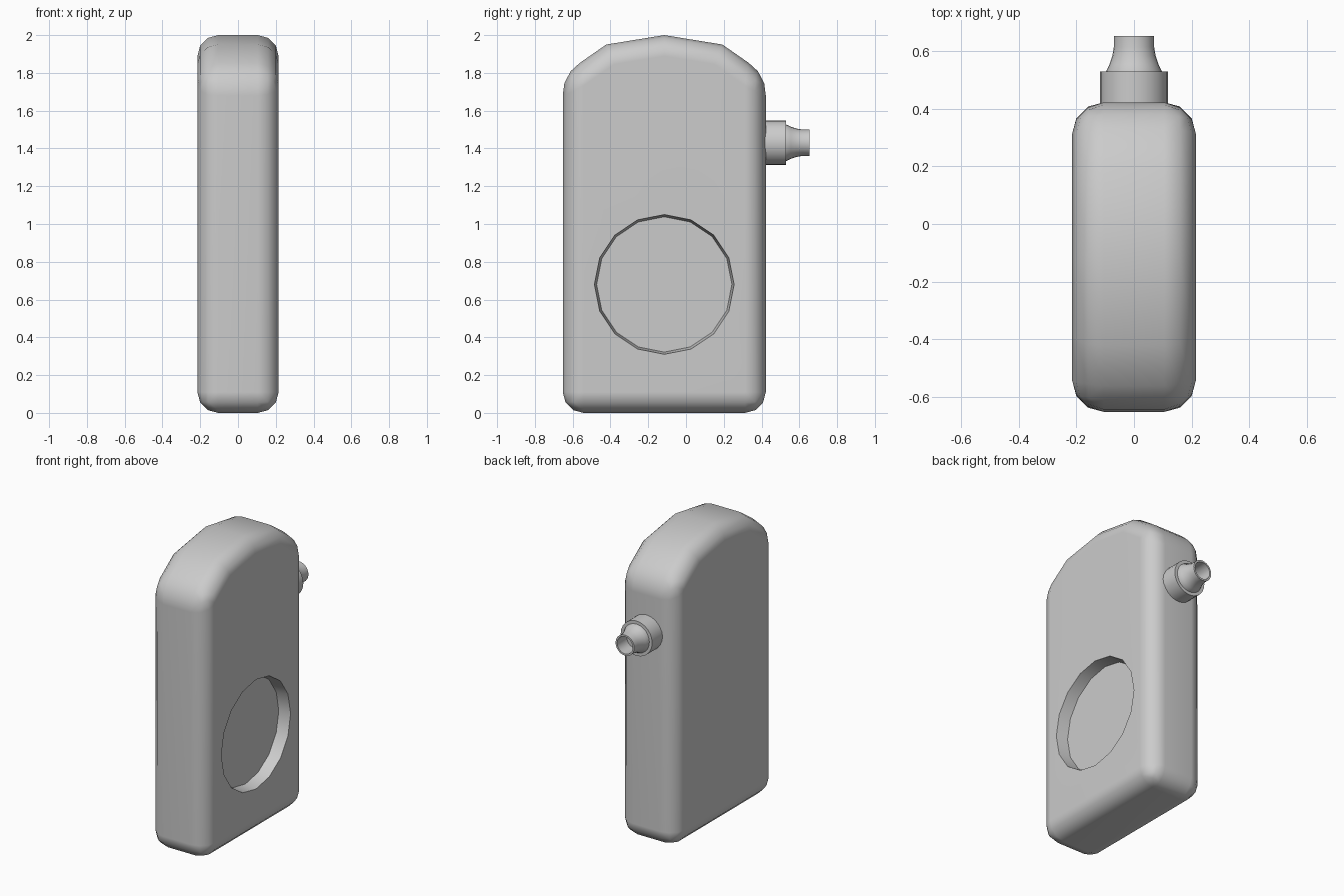
import bpy, bmesh, math

if "Cube" in bpy.data.objects:
    bpy.data.objects.remove(bpy.data.objects["Cube"])

HALF = 0.215            # half thickness of the body
MID_Y = -0.115          # middle of the body in depth


def make_object(name, bm):
    bmesh.ops.recalc_face_normals(bm, faces=bm.faces)
    mesh = bpy.data.meshes.new(name)
    bm.to_mesh(mesh)
    bm.free()
    ob = bpy.data.objects.new(name, mesh)
    bpy.context.collection.objects.link(ob)
    return ob


def activate(ob):
    bpy.ops.object.select_all(action='DESELECT')
    ob.select_set(True)
    bpy.context.view_layer.objects.active = ob


def lathe(name, rings, axis, centre, sides=16):
    """Closed skin through (position, radius) rings along the x or y axis."""
    bm = bmesh.new()
    loops = []
    for pos, r in rings:
        loop = []
        for i in range(sides):
            a = 2 * math.pi * i / sides
            u, v = centre[0] + r * math.cos(a), centre[1] + r * math.sin(a)
            loop.append(bm.verts.new((pos, u, v) if axis == 'x' else (u, pos, v)))
        loops.append(loop)
    for a, b in zip(loops, loops[1:]):
        for i in range(sides):
            j = (i + 1) % sides
            bm.faces.new((a[i], a[j], b[j], b[i]))
    bm.faces.new(loops[0])
    bm.faces.new(loops[-1])
    return make_object(name, bm)


# Body: arched side profile extruded across x
half_profile = [(0.5375, 0), (0.5375, 1.79), (0.3075, 1.95)]
profile = half_profile + [(0, 2.0)] + [(-y, z) for y, z in reversed(half_profile)]
bm = bmesh.new()
face = bm.faces.new([bm.verts.new((-HALF, MID_Y + y, z)) for y, z in profile])
ext = bmesh.ops.extrude_face_region(bm, geom=[face])
verts = [g for g in ext['geom'] if isinstance(g, bmesh.types.BMVert)]
bmesh.ops.translate(bm, verts=verts, vec=(2 * HALF, 0, 0))
body = make_object("bottle_body", bm)

# Rounded edges
bevel = body.modifiers.new("round_edges", 'BEVEL')
bevel.width = 0.11
bevel.segments = 3
bevel.limit_method = 'ANGLE'
bevel.angle_limit = math.radians(30)

# Shallow round recess on the +x side only
cutter = lathe("recess_cutter",
               [(HALF - 0.08, 0.358), (HALF, 0.37), (HALF + 0.1, 0.37)],
               'x', (MID_Y, 0.68))
cutter.hide_render = True
cut = body.modifiers.new("recess", 'BOOLEAN')
cut.operation = 'DIFFERENCE'
cut.solver = 'EXACT'
cut.object = cutter

activate(body)
for mod in ("round_edges", "recess"):
    bpy.ops.object.modifier_apply(modifier=mod)
bpy.data.objects.remove(cutter)
bpy.ops.object.shade_smooth_by_angle(angle=math.radians(40))
normals = body.modifiers.new("weighted_normals", 'WEIGHTED_NORMAL')
normals.keep_sharp = True

# Collar of the spout
collar = lathe("spout_collar", [(0.38, 0.118), (0.53, 0.118)], 'y', (0, 1.43), 24)

# Flared hollow spout
spout = lathe("spout_tip",
              [(0.50, 0.097), (0.53, 0.097), (0.555, 0.085), (0.585, 0.075),
               (0.615, 0.07), (0.653, 0.07), (0.653, 0.058), (0.55, 0.058)],
              'y', (0, 1.43), 24)

for ob in (collar, spout):
    activate(ob)
    bpy.ops.object.shade_smooth_by_angle(angle=math.radians(40))
